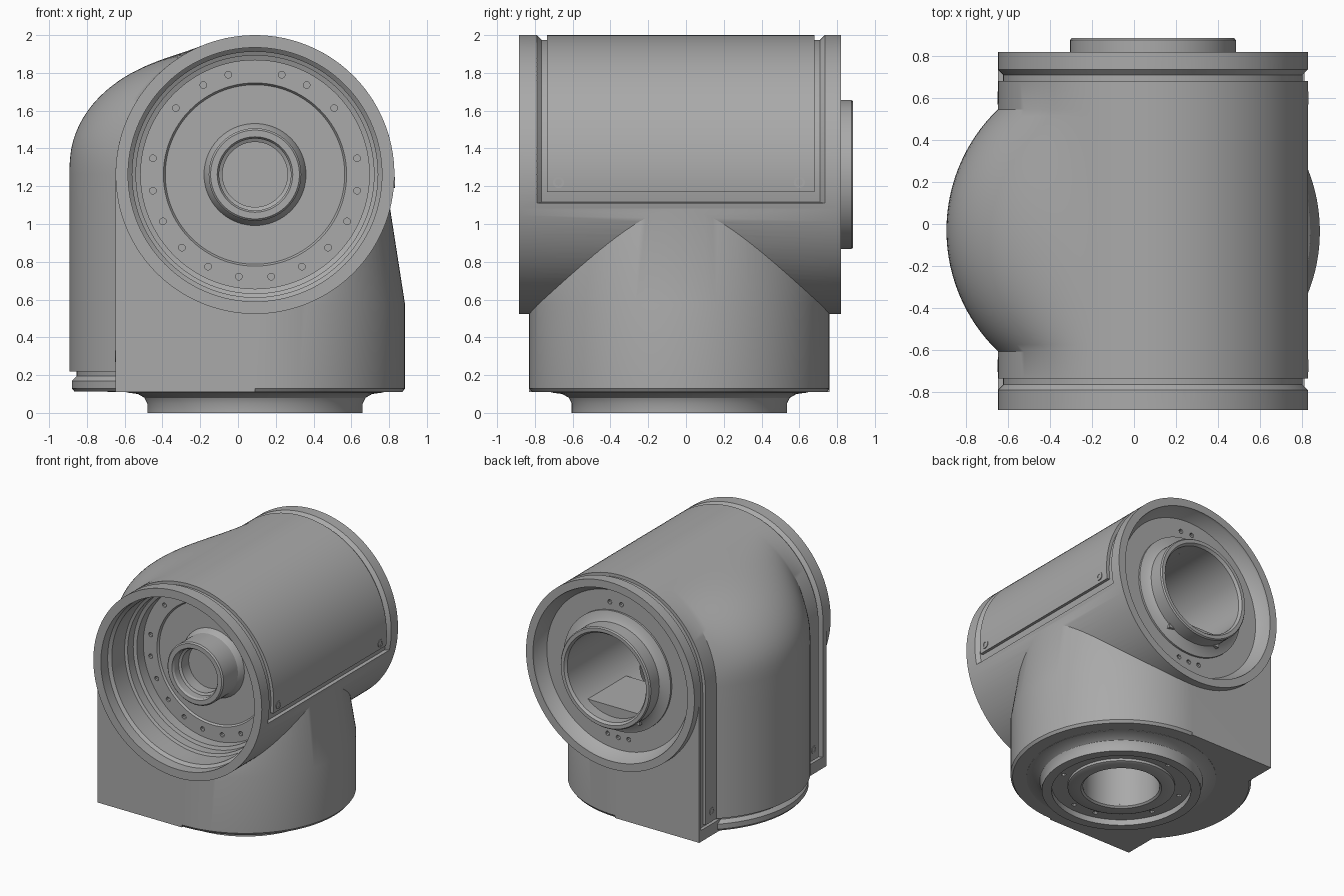
import bpy, bmesh, math

cube = bpy.data.objects.get("Cube")
if cube:
    bpy.data.objects.remove(cube, do_unlink=True)

CX, CY, CZ, R = 0.09, -0.035, 1.262, 0.738   # joint centre and barrel radius
WALL_X = CX - R

grey = bpy.data.materials.new("cast_grey")
grey.use_nodes = True
GREY = (0.4, 0.4, 0.4, 1)
grey.diffuse_color = GREY
grey.node_tree.nodes["Principled BSDF"].inputs["Base Color"].default_value = GREY


def make(name, bm, fix=True):
    if fix:
        bmesh.ops.recalc_face_normals(bm, faces=bm.faces)
    mesh = bpy.data.meshes.new(name)
    bm.to_mesh(mesh)
    bm.free()
    mesh.materials.append(grey)
    ob = bpy.data.objects.new(name, mesh)
    bpy.context.collection.objects.link(ob)
    return ob


def add_lathe(bm, profile, axis, centre, n=128, ring=False):
    """Spin (radius, height) points; ring=True joins last point to first."""
    loops = []
    for r, h in profile:
        loop = []
        for k in range(n):
            a = 2 * math.pi * k / n
            u, v = r * math.cos(a), r * math.sin(a)
            co = (centre[0] + u, h, centre[1] + v) if axis == 'Y' else (centre[0] + u, centre[1] + v, h)
            loop.append(bm.verts.new(co))
        loops.append(loop)
    pairs = list(zip(loops, loops[1:]))
    if ring:
        pairs.append((loops[-1], loops[0]))
    else:
        bm.faces.new(loops[0])
        bm.faces.new(loops[-1])
    for a, b in pairs:
        for k in range(n):
            m = (k + 1) % n
            bm.faces.new((a[k], a[m], b[m], b[k]))


def lathe(name, profile, axis='Y', centre=(CX, CZ), n=128, ring=False):
    bm = bmesh.new()
    add_lathe(bm, profile, axis, centre, n, ring)
    return make(name, bm)


def box(name, lo, hi):
    bm = bmesh.new()
    bmesh.ops.create_cube(bm, size=1)
    for v in bm.verts:
        v.co = [l if c < 0 else h for c, l, h in zip(v.co, lo, hi)]
    return make(name, bm)


def apply(ob, mod):
    bpy.context.view_layer.objects.active = ob
    bpy.ops.object.modifier_apply(modifier=mod.name)


def combine(ob, other, operation):
    mod = ob.modifiers.new("combine", 'BOOLEAN')
    mod.operation, mod.object, mod.solver = operation, other, 'EXACT'
    apply(ob, mod)
    bpy.data.objects.remove(other, do_unlink=True)


def smooth(ob, angle=30):
    bpy.ops.object.select_all(action='DESELECT')
    ob.select_set(True)
    bpy.context.view_layer.objects.active = ob
    bpy.ops.object.shade_smooth_by_angle(angle=math.radians(angle))


def wrap_path(z_start, z_end):
    """Points (x, z, normal x, normal z, bulge weight) from +x, over the top, down -x."""
    start = math.asin((z_start - CZ) / R)
    path = []
    for k in range(73):
        a = start + (math.pi - start) * k / 72
        t = min(1, max(0, (math.degrees(a) - 112) / 62))
        c, s = math.cos(a), math.sin(a)
        path.append((CX + R * c, CZ + R * s, c, s, t * t * (3 - 2 * t)))
    path += [(WALL_X, CZ + (z_end - CZ) * k / 6, -1, 0, 1) for k in range(1, 7)]
    return path


# Main housing: barrel, square wall side, tapered round side, mounting neck
housing = lathe("housing", [(R, -0.885), (R, 0.82)])
combine(housing, box("wall", (WALL_X, -0.83, 0.11), (CX, 0.76, 1.25)), 'UNION')
combine(housing, lathe("round_side", [(0.78, 0.11), (0.795, 0.13), (0.795, 0.57), (0.7, 1.18)],
                       'Z', (CX, CY)), 'UNION')
combine(housing, lathe("neck", [(0.57, 0), (0.57, 0.05), (0.585, 0.08), (0.62, 0.1), (0.68, 0.108), (0.68, 0.15)],
                       'Z', (CX, CY)), 'UNION')

# Shallow pocket that holds the wraparound cover and leaves a groove around it
bm = bmesh.new()
rows = []
for x, z, nx, nz, w in wrap_path(1.11, 0.2):
    rows.append([bm.verts.new((x + nx * d, y, z + nz * d)) for d, y in
                 ((-0.025, -0.765), (-0.025, 0.71), (0.1, 0.835), (0.1, -0.89))])
for a, b in zip(rows, rows[1:]):
    for k in range(4):
        m = (k + 1) % 4
        bm.faces.new((a[k], a[m], b[m], b[k]))
bm.faces.new(rows[0])
bm.faces.new(rows[-1])
combine(housing, make("pocket", bm), 'DIFFERENCE')

# Stepped front recess, shallow back recess, bores
cuts = [
    ([(0.672, -0.95), (0.672, -0.8), (0.65, -0.78), (0.65, -0.62), (0.63, -0.61), (0.63, -0.54),
      (0.605, -0.53), (0.605, -0.45), (0.485, -0.45), (0.475, -0.435)], 'Y', (CX, CZ)),
    ([(0.685, 0.9), (0.675, 0.8), (0.625, 0.72)], 'Y', (CX, CZ)),
    ([(0.345, 0.9), (0.345, -0.25)], 'Y', (CX, CZ)),
    ([(0.5, -0.1), (0.5, 0.045)], 'Z', (CX, CY)),
    ([(0.276, -0.1), (0.276, 1.1)], 'Z', (CX, CY)),
]
for profile, axis, centre in cuts:
    combine(housing, lathe("cutter", profile, axis, centre), 'DIFFERENCE')

# Small bolt holes in the front disc, back face and underside
bm = bmesh.new()


def hole(angle, radius, h0, h1, axis='Y', centre=(CX, CZ)):
    a = math.radians(angle)
    spot = (centre[0] + radius * math.cos(a), centre[1] + radius * math.sin(a))
    add_lathe(bm, [(0.018, h0), (0.018, h1)], axis, spot, 10)


for a in [-9 - 18 * k for k in range(10)] + [9, 171, 40, 60, 75, 105, 120, 140]:
    hole(a, 0.547, -0.5, -0.41)
for a in (82, 93, -80, -90, -100):
    hole(a, 0.53, 0.66, 0.76)
for a in (20, 75, 100, 160, 200, 255, 280, 340):
    hole(a, 0.44, 0.02, 0.09, 'Z', (CX, CY))
combine(housing, make("bolt_holes", bm), 'DIFFERENCE')
smooth(housing)

# Front hub, back collar, underside ring
smooth(lathe("front_hub", [(0.275, -0.42), (0.265, -0.45), (0.245, -0.48), (0.245, -0.66), (0.235, -0.67),
                           (0.2, -0.67), (0.19, -0.655), (0.19, -0.6), (0.172, -0.59), (0.172, -0.5)], n=96))
smooth(lathe("back_collar", [(0.47, 0.7), (0.47, 0.735), (0.42, 0.75), (0.395, 0.77), (0.395, 0.875),
                             (0.387, 0.885), (0.36, 0.885), (0.345, 0.865), (0.345, 0.7)], n=96, ring=True))
smooth(lathe("underside_ring", [(0.385, 0.06), (0.385, 0.025), (0.37, 0.018), (0.29, 0.018), (0.276, 0.03),
                                (0.276, 0.06)], 'Z', (CX, CY), 96, True))

# Flat ledge inside the back bore
box("bore_ledge", (CX - 0.23, 0.3, 0.91), (CX + 0.23, 0.78, 1.0))

# Rounded ledge beneath the bulging side of the cover
smooth(lathe("cover_ledge", [(0.6, 0.112), (0.775, 0.112), (0.79, 0.13), (0.79, 0.17), (0.765, 0.195),
                             (0.765, 0.27), (0.6, 0.27)], 'Z', (-0.09, -0.03), 128, True))

# Wraparound cover with a smooth bulge on the wall side
bm = bmesh.new()
ys = [-0.735] + [-0.606 + 1.152 * k / 36 for k in range(37)] + [0.68]
rows = []
for x, z, nx, nz, w in wrap_path(1.17, 0.22):
    row = []
    for y in ys:
        d = w * max(0, math.sqrt(0.8 ** 2 - (y + 0.03) ** 2) - 0.555)
        row.append(bm.verts.new((x + nx * d, y, z + nz * d)))
    rows.append(row)
for a, b in zip(rows, rows[1:]):
    for j in range(len(ys) - 1):
        bm.faces.new((a[j], a[j + 1], b[j + 1], b[j]))
cover = make("cover", bm, fix=False)
shell = cover.modifiers.new("shell", 'SOLIDIFY')
shell.thickness, shell.offset = 0.03, -1
apply(cover, shell)
smooth(cover)

# Cover screws: a socket-shaped rim at each lower corner
for side, x, z in (("left", CX + R, 1.22), ("right", WALL_X, 0.3)):
    for end, y in (("front", -0.675), ("back", 0.6)):
        out = 1 if x > 0 else -1
        ob = lathe("screw_" + side + "_" + end, [(0.03, -0.01), (0.03, 0.003), (0.018, 0.003), (0.018, -0.01)],
                   'Z', (0, 0), 16, True)
        ob.rotation_euler = (0, out * math.pi / 2, 0)
        ob.location = (x, y, z)
        smooth(ob)
